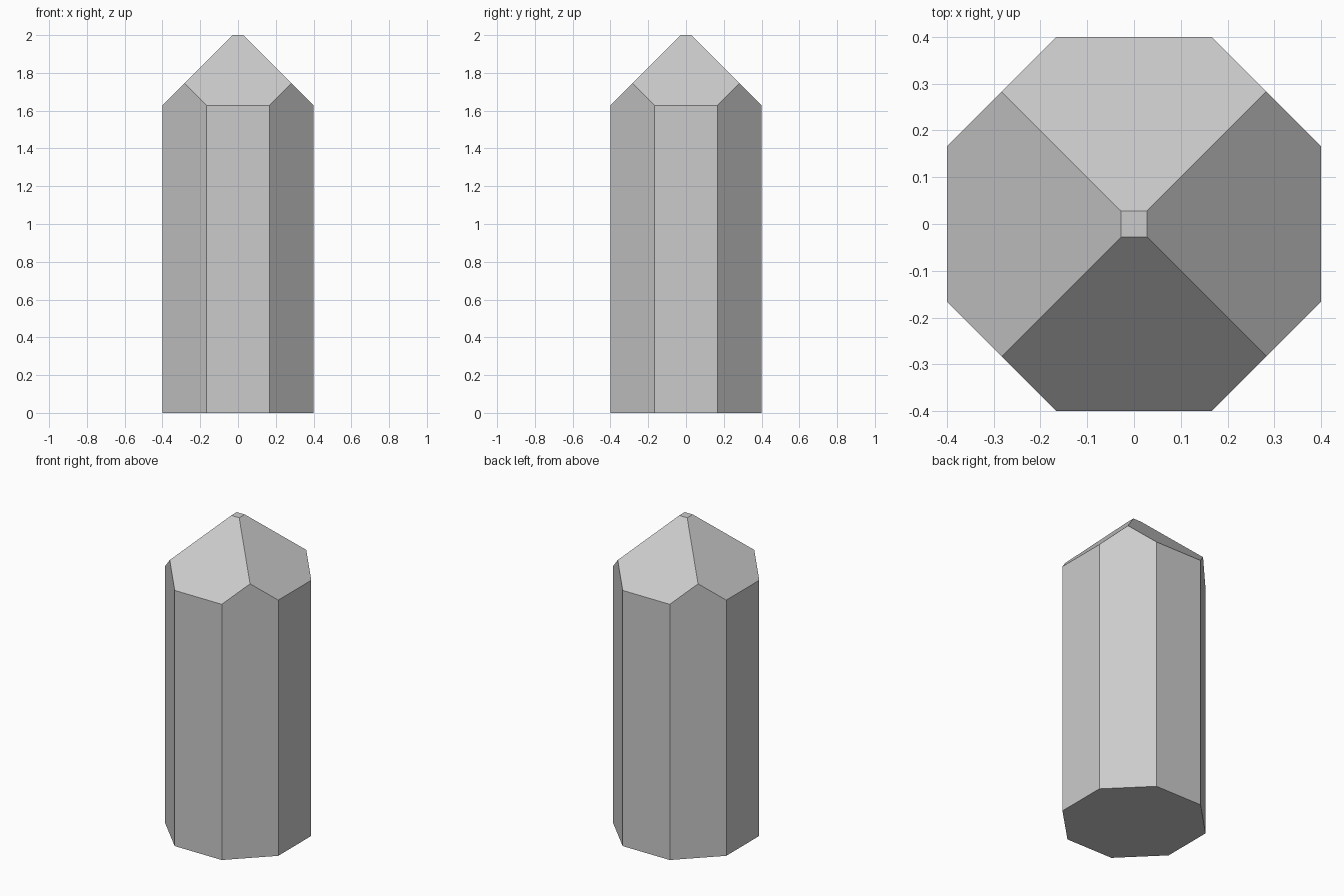
import bpy, bmesh, math
from mathutils import Matrix, Vector

if "Cube" in bpy.data.objects:
    bpy.data.objects.remove(bpy.data.objects["Cube"])

APOTHEM, HEIGHT, TIP = 0.4, 2.0, 0.028

# Octagonal column with flats facing the axes
bm = bmesh.new()
radius = APOTHEM / math.cos(math.pi / 8)
bmesh.ops.create_cone(
    bm, cap_ends=True, segments=8, radius1=radius, radius2=radius, depth=HEIGHT,
    matrix=Matrix.Translation((0, 0, HEIGHT / 2)) @ Matrix.Rotation(math.pi / 8, 4, 'Z'))

# Four 45 degree facets cut the top to a small square tip
for i in range(4):
    a = i * math.pi / 2
    out = Vector((round(math.cos(a)), round(math.sin(a)), 0))
    bmesh.ops.bisect_plane(
        bm, geom=bm.verts[:] + bm.edges[:] + bm.faces[:], dist=1e-5,
        plane_co=out * TIP + Vector((0, 0, HEIGHT)),
        plane_no=(out + Vector((0, 0, 1))).normalized(), clear_outer=True)
    bmesh.ops.edgeloop_fill(bm, edges=[e for e in bm.edges if e.is_boundary])

bmesh.ops.recalc_face_normals(bm, faces=bm.faces[:])
mesh = bpy.data.meshes.new("crystal_column")
bm.to_mesh(mesh)
bm.free()
bpy.context.collection.objects.link(bpy.data.objects.new("crystal_column", mesh))
